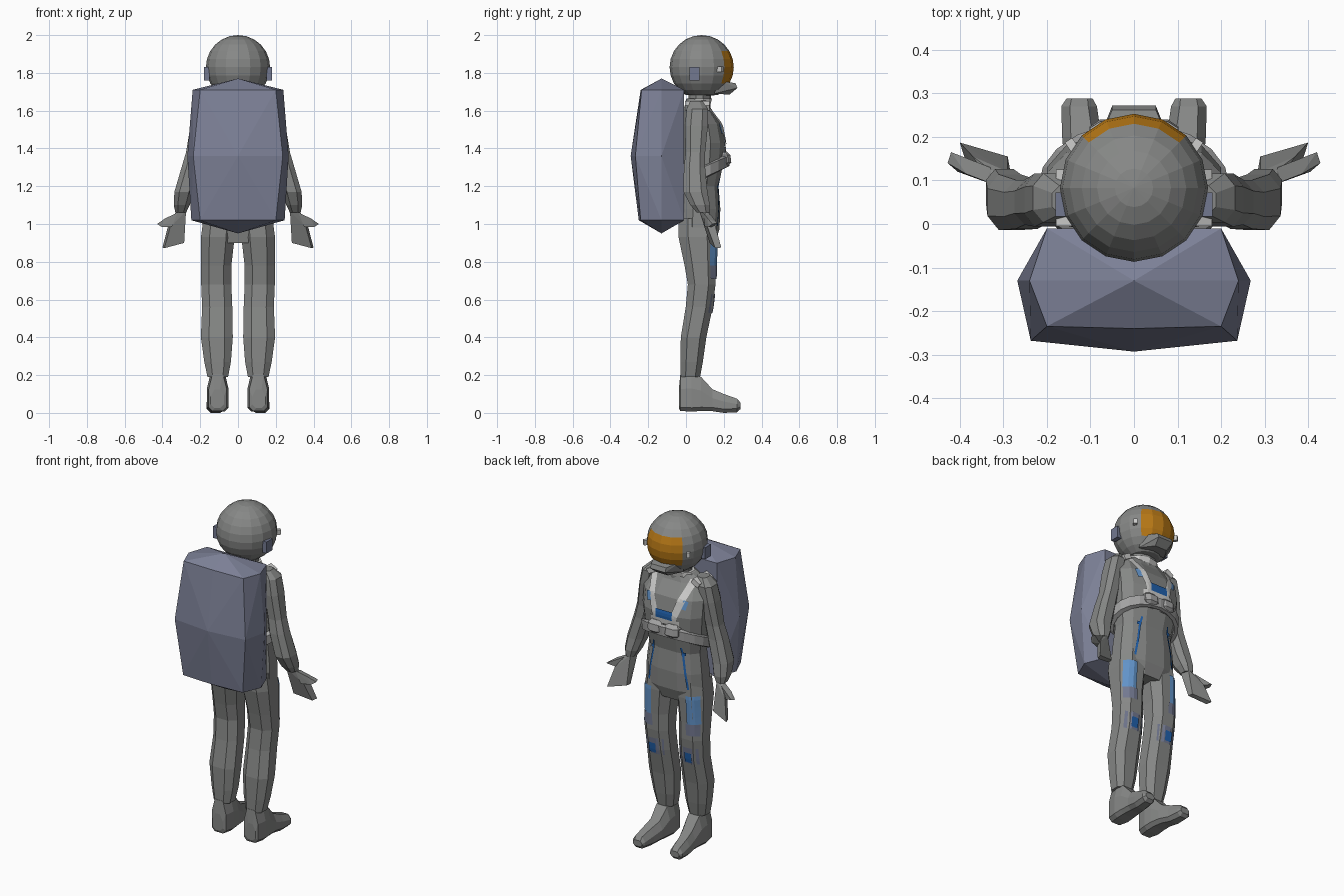
import bpy, bmesh, math
from mathutils import Vector, Matrix
from mathutils.bvhtree import BVHTree

if "Cube" in bpy.data.objects:
    bpy.data.objects.remove(bpy.data.objects["Cube"])

def mat(name, r, g, b):
    m = bpy.data.materials.new(name)
    m.diffuse_color = (r, g, b, 1)
    m.use_nodes = True
    m.node_tree.nodes["Principled BSDF"].inputs["Base Color"].default_value = m.diffuse_color
    return m

SUIT = mat("suit_grey", .24, .245, .24)
PACK = mat("pack_slate", .205, .22, .31)
GOLD = mat("visor_gold", .48, .19, .008)
WHITE = mat("strap_white", .62, .62, .61)
BELT = mat("belt_grey", .36, .36, .36)
BLUE = mat("deep_blue", .015, .12, .42)
SKY = mat("light_blue", .12, .29, .58)
DUSK = mat("dusty_blue", .17, .19, .28)

def finish(name, bm, *mats):
    bmesh.ops.recalc_face_normals(bm, faces=bm.faces)
    me = bpy.data.meshes.new(name)
    bm.to_mesh(me)
    bm.free()
    for m in mats:
        me.materials.append(m)
    ob = bpy.data.objects.new(name, me)
    bpy.context.collection.objects.link(ob)
    return ob

def skin(bm, rings, caps=True):
    vs = [[bm.verts.new(p) for p in r] for r in rings]
    n = len(vs[0])
    for a, b in zip(vs, vs[1:]):
        for i in range(n):
            bm.faces.new((a[i], a[(i + 1) % n], b[(i + 1) % n], b[i]))
    if caps:
        bm.faces.new(vs[0])
        bm.faces.new(vs[-1][::-1])
    return vs

def loft(name, rows, n, m, power=.8, turn=.5):
    """Stack of rounded rings; each row is x, y, z, half width, half depth."""
    def f(v):
        return math.copysign(abs(v) ** power, v)
    rings = []
    for x, y, z, rx, ry in rows:
        ang = [2 * math.pi * (i + turn) / n for i in range(n)]
        rings.append([(x + rx * f(math.cos(a)), y + ry * f(math.sin(a)), z) for a in ang])
    bm = bmesh.new()
    skin(bm, rings)
    return finish(name, bm, m)

def hull(name, pts, m):
    bm = bmesh.new()
    for p in pts:
        bm.verts.new(p)
    bmesh.ops.convex_hull(bm, input=bm.verts)
    return finish(name, bm, m)

def box(name, c, size, m, rot=(0, 0, 0)):
    bm = bmesh.new()
    bmesh.ops.create_cube(bm, size=1)
    for v in bm.verts:
        v.co = Vector(a * b for a, b in zip(v.co, size))
    e = Matrix.Rotation(rot[2], 3, 'Z') @ Matrix.Rotation(rot[1], 3, 'Y') @ Matrix.Rotation(rot[0], 3, 'X')
    for v in bm.verts:
        v.co = e @ v.co + Vector(c)
    return finish(name, bm, m)

def plate(name, target, path, width, m, lift=.005, steps=8):
    """Thin strip along (x, z) points, laid on the target's front surface."""
    tree = BVHTree.FromPolygons([v.co for v in target.data.vertices],
                                [p.vertices[:] for p in target.data.polygons])
    bm = bmesh.new()
    pts = [Vector(p) for p in path]
    line = [a.lerp(b, k / steps) for a, b in zip(pts, pts[1:]) for k in range(steps)] + [pts[-1]]
    rows = []
    for i, p in enumerate(line):
        d = (line[min(i + 1, len(line) - 1)] - line[max(i - 1, 0)]).normalized()
        side = Vector((-d.y, d.x)) * width / 2
        row = []
        for k in (-1, -.33, .33, 1):
            q = p + side * k
            hit, nor, *_ = tree.ray_cast(Vector((q.x, 2, q.y)), Vector((0, -1, 0)))
            row.append(bm.verts.new(hit + Vector((0, lift, 0)) + nor * .002) if hit else None)
        rows.append(row)
    for a, b in zip(rows, rows[1:]):
        for k in range(3):
            q = (a[k], a[k + 1], b[k + 1], b[k])
            if all(q):
                bm.faces.new(q)
    ob = finish(name, bm, m)
    return ob

# Torso, neck and collar
torso = loft("torso", [(0, .065, .9, .15, .09), (0, .07, .97, .195, .11), (0, .075, 1.08, .19, .11),
    (0, .075, 1.2, .175, .1), (0, .085, 1.32, .195, .115), (0, .09, 1.43, .205, .12),
    (0, .08, 1.53, .205, .11), (0, .06, 1.61, .18, .075), (0, .06, 1.665, .09, .055)], 12, SUIT)
loft("neck", [(0, .07, 1.62, .085, .06), (0, .075, 1.73, .08, .06)], 10, SUIT, 1)
loft("collar", [(0, .062, 1.635, .115, .068), (0, .07, 1.665, .1, .068)], 10, WHITE, 1)

# Helmet with gold visor faces, flattened underneath
bm = bmesh.new()
bmesh.ops.create_uvsphere(bm, u_segments=16, v_segments=12, radius=.17)
for f in bm.faces:
    c = f.calc_center_median()
    if abs(c.z) < .09 and c.y > abs(c.x):
        f.material_index = 1
for v in bm.verts:
    v.co.z = max(v.co.z, -.15)
    v.co += Vector((0, .083, 1.83))
finish("helmet", bm, SUIT, GOLD)
hull("chin_guard", [(x * s, y, z) for s in (-1, 1) for x, y, z in
    ((.09, .17, 1.76), (.05, .262, 1.745), (.05, .272, 1.72), (.04, .23, 1.685), (.09, .15, 1.69))], SUIT)

# Backpack: widest at mid height, with pointed top and bottom
pts = [(0, -.13, 1.77), (0, -.13, .95)]
for z, bx, by, ry, sx in ((1.71, .2, -.235, -.24, .24), (1.36, .237, -.268, -.293, .268), (1.02, .2, -.24, -.25, .247)):
    pts.append((0, ry, z))
    for s in (-1, 1):
        pts += [(s * bx, by, z), (s * sx, -.13, z), (s * .2, -.01, z)]
hull("backpack", pts, PACK)

# Tilted waist belt
bm = bmesh.new()
rings = []
for i in range(20):
    a = 2 * math.pi * i / 20
    c, s = math.cos(a), math.sin(a)
    z = 1.27 + .065 * s
    rings.append([(c * r, .085 + s * (r * .62 + .012), z + h)
                  for r, h in ((.19, -.035), (.216, -.028), (.22, .028), (.19, .035))])
skin(bm, rings + rings[:1], False)
bmesh.ops.remove_doubles(bm, verts=bm.verts, dist=1e-5)
finish("waist_belt", bm, BELT)

# Chest straps, buckle and hanging cords
plate("chest_buckle", torso, [(-.055, 1.43), (.055, 1.43)], .05, BLUE, .008)
plate("chest_strap_cross", torso, [(-.1, 1.39), (.1, 1.39)], .035, WHITE, .006)
for s, side in ((1, "right"), (-1, "left")):
    X = lambda p: (p[0] * s,) + tuple(p[1:])
    plate(side + "_chest_strap", torso, [X((.13, 1.63)), X((.105, 1.55)), X((.06, 1.42)), X((.05, 1.37))], .042, WHITE)
    plate(side + "_strap_tab", torso, [X((.125, 1.53)), X((.112, 1.48))], .03, SKY)
    plate(side + "_hanging_cord", torso, [X((.09, 1.24)), X((.12, 1.06)), X((.13, .99))], .012, BLUE)
    plate(side + "_cord_clip", torso, [X((.09, 1.2)), X((.115, 1.2))], .02, BLUE, .007)
    box(side + "_shoulder_strap", X((.15, .06, 1.625)), (.05, .13, .03), WHITE, (0, s * .5, 0))

    # Belt pouch
    loft(side + "_belt_pouch", [X((.055, .2, 1.305, .03, .02)), X((.055, .207, 1.325, .05, .035)),
        X((.055, .205, 1.365, .05, .032)), X((.055, .195, 1.385, .03, .02))], 8, BELT)

    # Helmet ear piece and visor hinge
    box(side + "_ear_piece", X((.166, .045, 1.795)), (.028, .055, .07), DUSK)
    box(side + "_visor_hinge", X((.142, .18, 1.82)), (.02, .03, .03), WHITE, (0, 0, -s * .6))

    # Arm: shoulder, elbow, cuff
    loft(side + "_arm", [X(r) for r in ((.155, .055, 1.65, .035, .035), (.185, .06, 1.61, .05, .06),
        (.205, .055, 1.52, .05, .065), (.228, .05, 1.38, .05, .055), (.247, .045, 1.3, .055, .06),
        (.285, .05, 1.17, .055, .068), (.298, .075, 1.1, .045, .055), (.303, .09, 1.06, .03, .035))], 8, SUIT)

    # Hand: flared mitten and thumb
    hull(side + "_hand", [X(p) for p in ((.275, .07, 1.07), (.325, .09, 1.07), (.29, .12, 1.07), (.33, .125, 1.05),
        (.285, .125, .9), (.29, .155, .9), (.39, .155, .872), (.4, .187, .875), (.36, .115, .98), (.37, .155, .99))], SUIT)
    hull(side + "_thumb", [X(p) for p in ((.32, .09, 1.06), (.33, .13, 1.05), (.35, .1, .985), (.36, .14, .985),
        (.385, .115, 1.03), (.428, .14, 1.0), (.42, .165, 1.005), (.405, .12, .985))], SUIT)

    # Leg
    leg = loft(side + "_leg", [X(r) for r in ((.1, .06, 1.03, .088, .105), (.107, .062, .93, .095, .108),
        (.115, .075, .78, .085, .088), (.115, .083, .68, .085, .078), (.11, .07, .56, .085, .076),
        (.112, .04, .4, .09, .072), (.108, .03, .27, .075, .063), (.107, .023, .19, .058, .055))], 8, SUIT)
    plate(side + "_thigh_patch", leg, [X((.15, .95)), X((.155, .78))], .07, SKY, .004)
    plate(side + "_lower_thigh_patch", leg, [X((.15, .78)), X((.15, .71))], .075, DUSK, .004)
    plate(side + "_knee_pad", leg, [X((.115, .63)), X((.115, .53))], .12, DUSK, .003)
    plate(side + "_knee_badge", leg, [X((.12, .6)), X((.12, .54))], .045, BLUE, .008)

    # Boot: cross-sections from heel to toe, each y, low z, high z, inner x, outer x
    bm = bmesh.new()
    rings = []
    for y, lo, hi, a, b in ((-.038, .03, .13, .075, .145), (-.03, .015, .21, .06, .155), (.03, .012, .215, .05, .165),
            (.08, .015, .195, .052, .163), (.14, .014, .13, .06, .16), (.2, .005, .105, .075, .165),
            (.27, .008, .08, .085, .167), (.288, .025, .06, .095, .155)):
        d = min(.02, (hi - lo) / 3)
        rings.append([X(p) for p in ((a + d, y, lo), (b - d, y, lo), (b, y, lo + d), (b, y, lo + (hi - lo) * .6),
                                     (b - d, y, hi), (a + d, y, hi), (a, y, lo + (hi - lo) * .6), (a, y, lo + d))])
    skin(bm, rings)
    for v in bm.verts:
        v.co.z -= .005
    finish(side + "_boot", bm, SUIT)
